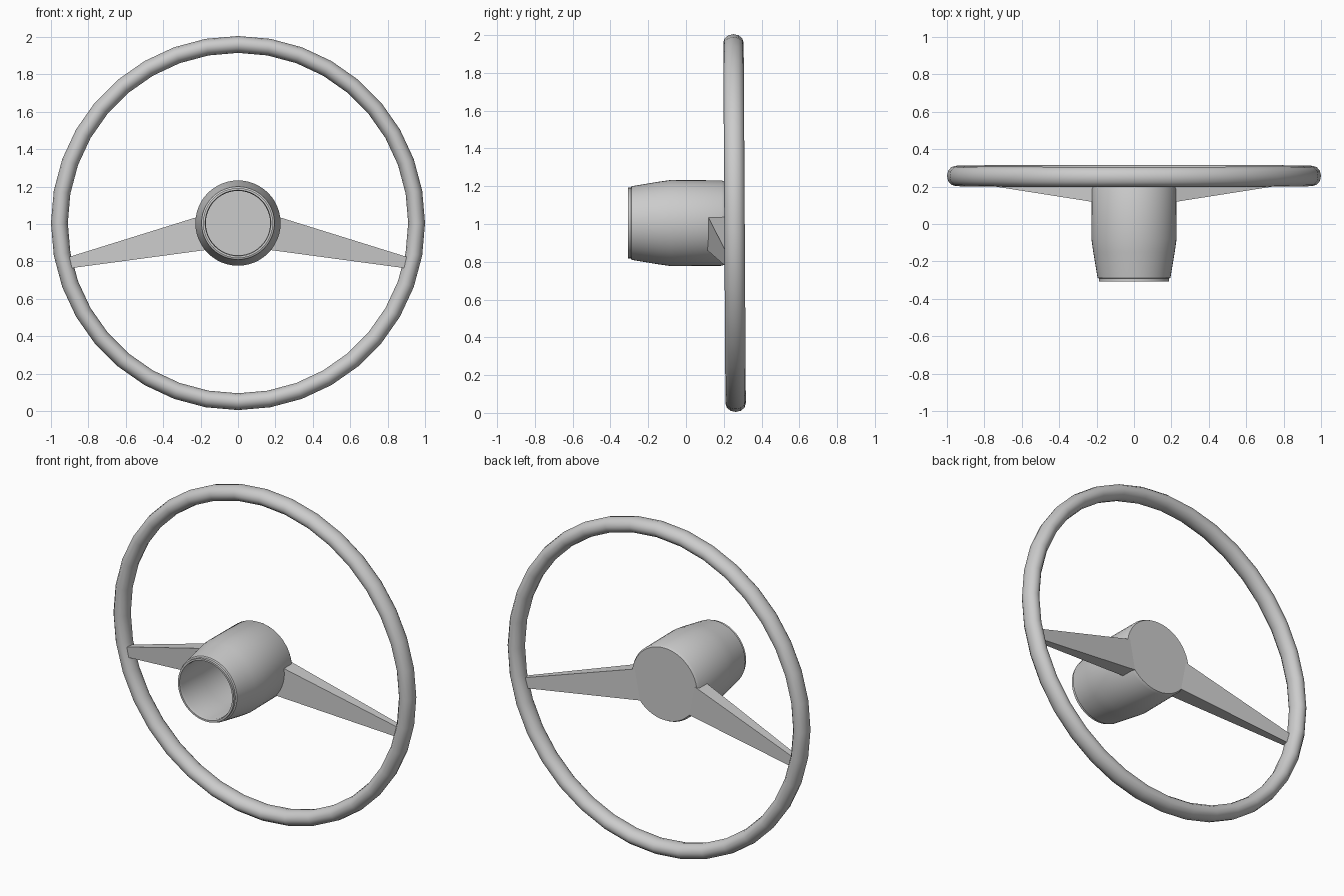
import bpy, bmesh, math
from mathutils import Matrix, Vector

if "Cube" in bpy.data.objects:
    bpy.data.objects.remove(bpy.data.objects["Cube"])

CZ = 1.005  # height of the wheel centre


def make_object(name, bm, angle=35):
    bmesh.ops.recalc_face_normals(bm, faces=bm.faces)
    mesh = bpy.data.meshes.new(name)
    bm.to_mesh(mesh)
    bm.free()
    ob = bpy.data.objects.new(name, mesh)
    bpy.context.collection.objects.link(ob)
    bpy.ops.object.select_all(action='DESELECT')
    ob.select_set(True)
    bpy.context.view_layer.objects.active = ob
    bpy.ops.object.shade_smooth_by_angle(angle=math.radians(angle))
    return ob


def lathe(name, profile, steps, closed=False, angle=35):
    """Spin a (radius, y) profile around the y axis."""
    bm = bmesh.new()
    verts = [bm.verts.new((r, y, 0)) for r, y in profile]
    edges = [bm.edges.new(p) for p in zip(verts, verts[1:])]
    if closed:
        edges.append(bm.edges.new((verts[-1], verts[0])))
    bmesh.ops.spin(bm, geom=verts + edges, cent=(0, 0, 0), axis=(0, 1, 0),
                   angle=math.tau, steps=steps)
    bmesh.ops.remove_doubles(bm, verts=bm.verts, dist=1e-4)
    ob = make_object(name, bm, angle)
    ob.location.z = CZ
    return ob


# Rim: oval section, slightly tilted
section = [(0.955 + 0.045 * math.cos(i * math.tau / 12),
            0.054 * math.sin(i * math.tau / 12)) for i in range(12)]
rim = lathe("rim", section, 36, closed=True, angle=60)
rim.location.y = 0.257
rim.rotation_euler.x = 0.006

# Hub: tapered hollow barrel with a closed back and a thin front lip
lathe("hub", [(0, 0.205), (0.218, 0.205), (0.226, 0.19), (0.228, -0.08),
              (0.218, -0.15), (0.195, -0.288), (0.187, -0.292),
              (0.187, -0.307), (0.176, -0.307), (0.172, -0.29),
              (0.185, -0.08), (0.185, 0.18), (0, 0.18)], 48)


# Spokes: tapered wedges from hub to rim, mirrored
def spoke(name, side):
    bm = bmesh.new()
    # (x, z, front y, back y) for each corner seen from the front
    corners = [(0.20, 1.043, 0.115, 0.205), (0.90, 0.825, 0.225, 0.262),
               (0.90, 0.763, 0.225, 0.262), (0.165, 0.862, 0.112, 0.205)]
    front = [bm.verts.new((side * x, f, z)) for x, z, f, b in corners]
    back = [bm.verts.new((side * x, b, z)) for x, z, f, b in corners]
    bm.faces.new(front)
    bm.faces.new(back[::-1])
    for i in range(4):
        j = (i + 1) % 4
        bm.faces.new((front[j], front[i], back[i], back[j]))
    make_object(name, bm, 30)


spoke("spoke_right", 1)
spoke("spoke_left", -1)
